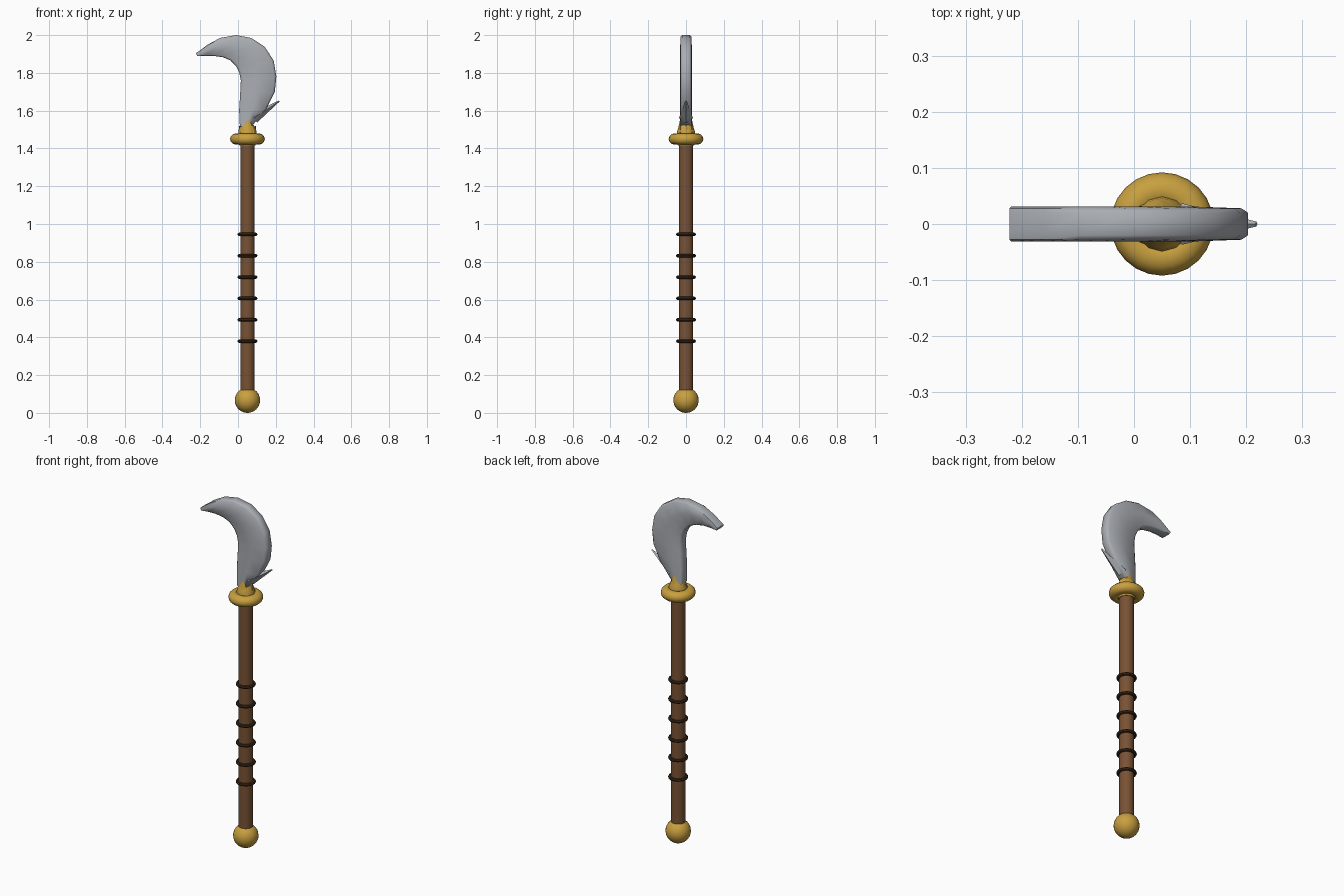
import bpy
import bmesh
from math import pi, cos, sin
from mathutils import Vector

if "Cube" in bpy.data.objects:
    bpy.data.objects.remove(bpy.data.objects["Cube"])

AXIS_X = 0.05  # the shaft stands slightly off centre


def material(name, rgb):
    mat = bpy.data.materials.new(name)
    mat.use_nodes = True
    mat.diffuse_color = (*rgb, 1)
    mat.node_tree.nodes["Principled BSDF"].inputs["Base Color"].default_value = (*rgb, 1)
    return mat


gold = material("gold", (0.58, 0.35, 0.05))
wood = material("brown wood", (0.19, 0.085, 0.035))
leather = material("dark leather", (0.045, 0.022, 0.01))
steel = material("grey steel", (0.40, 0.42, 0.45))


def build(name, bm, mat, angle=40):
    bmesh.ops.recalc_face_normals(bm, faces=bm.faces)
    mesh = bpy.data.meshes.new(name)
    bm.to_mesh(mesh)
    bm.free()
    mesh.materials.append(mat)
    obj = bpy.data.objects.new(name, mesh)
    bpy.context.collection.objects.link(obj)
    bpy.ops.object.select_all(action="DESELECT")
    obj.select_set(True)
    bpy.context.view_layer.objects.active = obj
    bpy.ops.object.shade_smooth_by_angle(angle=angle * pi / 180)
    return obj


def loft(name, rings, mat, angle=40, closed=False):
    """Skin a list of equal point rings; cap the ends unless closed."""
    bm = bmesh.new()
    rows = [[bm.verts.new(p) for p in ring] for ring in rings]
    n = len(rows[0])
    pairs = list(zip(rows, rows[1:])) + ([(rows[-1], rows[0])] if closed else [])
    for a, b in pairs:
        for i in range(n):
            j = (i + 1) % n
            bm.faces.new((a[i], a[j], b[j], b[i]))
    if not closed:
        bm.faces.new(rows[0])
        bm.faces.new(rows[-1])
    return build(name, bm, mat, angle)


def turned(name, profile, mat, sides=24, closed=False):
    """Revolve (radius, height) points around the shaft axis."""
    rings = [[(AXIS_X + r * cos(2 * pi * i / sides), r * sin(2 * pi * i / sides), z)
              for i in range(sides)] for r, z in profile]
    return loft(name, rings, mat, closed=closed)


def oval(radius, z, width, height, steps):
    return [(radius + width * cos(2 * pi * k / steps), z + height * sin(2 * pi * k / steps))
            for k in range(steps)]


def spike(name, base, tip, side, half_a, half_b, mat):
    """Four-sided thorn from base to tip; half_a lies along side."""
    base, tip, side = Vector(base), Vector(tip), Vector(side)
    up = (tip - base).cross(side).normalized()
    corners = [side * half_a, up * half_b, -side * half_a, -up * half_b]
    return loft(name, [[base + c for c in corners],
                       [tip + c * 0.12 for c in corners]], mat, 60)


# Shaft and pommel
turned("shaft", [(0.038, 0.1), (0.038, 1.46)], wood)
bm = bmesh.new()
bmesh.ops.create_uvsphere(bm, u_segments=24, v_segments=16, radius=0.067)
bmesh.ops.translate(bm, verts=bm.verts, vec=(AXIS_X, 0, 0.067))
build("pommel", bm, gold)

# Grip bands
for k in range(6):
    turned(f"grip_band_{k + 1}", oval(0.044, 0.38 + k * 0.113, 0.009, 0.009, 8),
           leather, closed=True)

# Guard ring and the collar that holds the blade
turned("guard", oval(0.06, 1.45, 0.032, 0.03, 12), gold, closed=True)
turned("collar", [(0.042, 1.415), (0.048, 1.43), (0.05, 1.47), (0.046, 1.495), (0.034, 1.525)],
       gold, sides=12)
for name, y in (("front", -1), ("back", 1)):
    spike(f"{name}_collar_prong", (AXIS_X, y * 0.032, 1.475), (AXIS_X + 0.004, y * 0.029, 1.556),
          (1, 0, 0), 0.042, 0.016, gold)
for name, x in (("left", 1), ("right", -1)):
    spike(f"{name}_collar_prong", (AXIS_X + x * 0.034, 0, 1.47), (AXIS_X + x * 0.042, 0, 1.52),
          (0, 1, 0), 0.03, 0.016, gold)

# Hooked blade: (inner edge, outer edge) stations from root to tip
stations = [
    ((0.01, 1.515), (0.075, 1.52)), ((0.006, 1.60), (0.15, 1.61)),
    ((0.012, 1.70), (0.195, 1.70)), ((0.015, 1.76), (0.203, 1.78)),
    ((0.007, 1.80), (0.189, 1.865)), ((-0.01, 1.835), (0.142, 1.938)),
    ((-0.04, 1.866), (0.07, 1.985)), ((-0.08, 1.883), (-0.01, 2.0)),
    ((-0.13, 1.89), (-0.095, 1.985)), ((-0.175, 1.89), (-0.16, 1.95)),
    ((-0.215, 1.888), (-0.222, 1.904)),
]
half = [(0, 0.02), (0.06, 0.028), (0.5, 0.031), (0.94, 0.028), (1, 0.02)]
section = half + [(t, -y) for t, y in reversed(half)]
rings = []
for (xi, zi), (xo, zo) in stations:
    rings.append([(xi + (xo - xi) * t, y, zi + (zo - zi) * t) for t, y in section])
loft("blade", rings, steel, 60)

# Thorn on the back of the blade
spike("blade_thorn", (0.085, 0, 1.56), (0.218, 0, 1.651), (0, 1, 0), 0.037, 0.028, steel)
